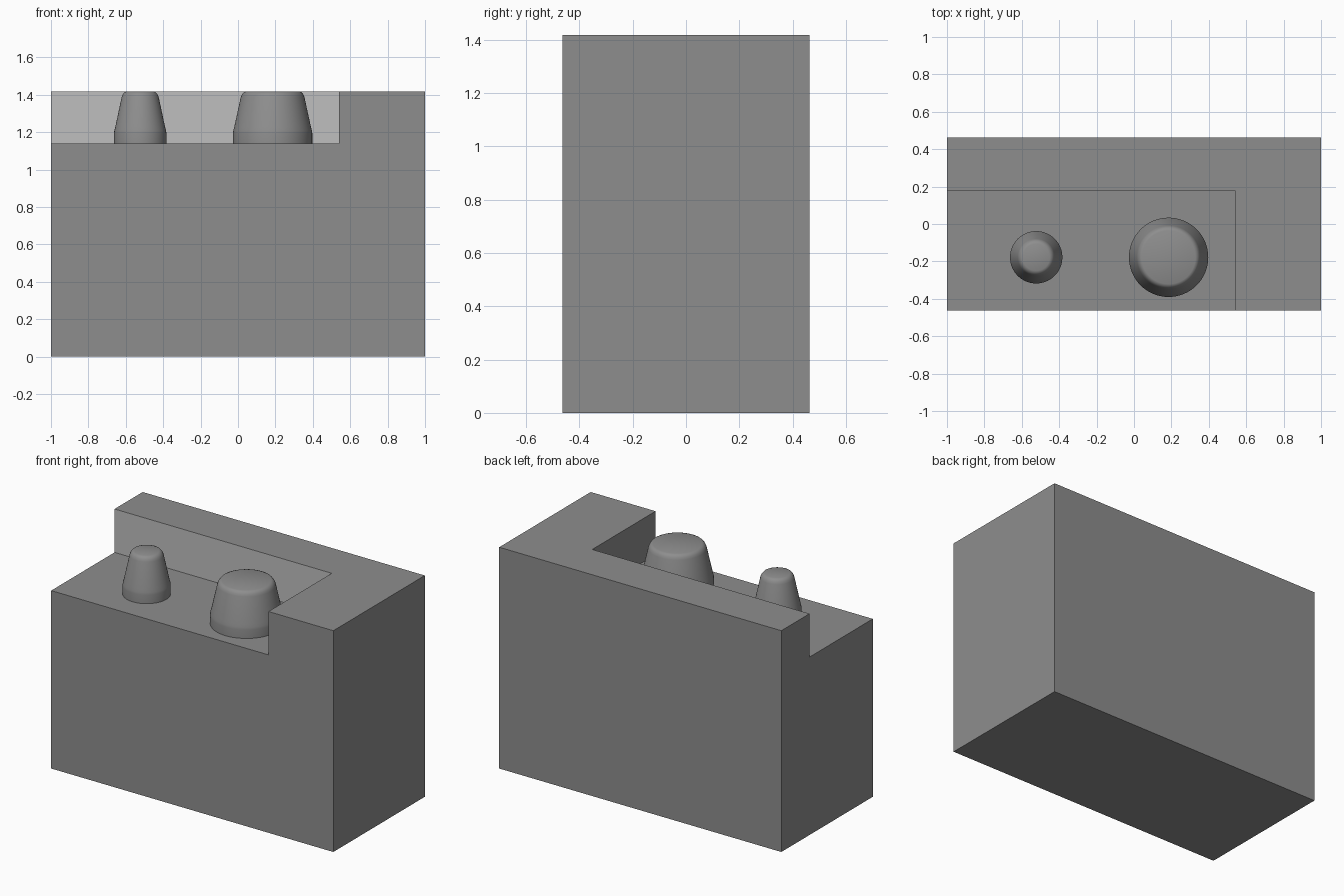
import bpy, bmesh, math

if "Cube" in bpy.data.objects:
    bpy.data.objects.remove(bpy.data.objects["Cube"])

W, D, H = 1.0, 0.463, 1.418              # half width, half depth, height
FLOOR, NOTCH_X, NOTCH_Y = 1.14, 0.54, 0.178


def material(name, value):
    m = bpy.data.materials.new(name)
    m.diffuse_color = (value, value, value, 1)
    m.use_nodes = True
    m.node_tree.nodes["Principled BSDF"].inputs["Base Color"].default_value = m.diffuse_color
    return m


grey = material("mid_grey", 0.27)
light = material("light_grey", 0.52)


def new_object(name, bm, mats):
    bmesh.ops.recalc_face_normals(bm, faces=bm.faces[:])
    mesh = bpy.data.meshes.new(name)
    bm.to_mesh(mesh)
    bm.free()
    for m in mats:
        mesh.materials.append(m)
    ob = bpy.data.objects.new(name, mesh)
    bpy.context.collection.objects.link(ob)
    return ob


# Block with a stepped corner: lower slab plus an L-shaped raised wall
bm = bmesh.new()
wall = [(NOTCH_X, -D), (W, -D), (W, D), (-W, D), (-W, NOTCH_Y), (NOTCH_X, NOTCH_Y)]
base_corner = bm.verts.new((-W, -D, 0))
floor_corner = bm.verts.new((-W, -D, FLOOR))
bot = {i: bm.verts.new((*wall[i], 0)) for i in (1, 2, 3)}
low = {i: bm.verts.new((*wall[i], FLOOR)) for i in (0, 4, 5)}
top = [bm.verts.new((x, y, H)) for x, y in wall]
for loop in (
    (base_corner, bot[1], bot[2], bot[3]),                              # underside
    (base_corner, bot[1], top[1], top[0], low[0], floor_corner),        # front
    (bot[1], bot[2], top[2], top[1]),                                   # right
    (bot[2], bot[3], top[3], top[2]),                                   # back
    (base_corner, floor_corner, low[4], top[4], top[3], bot[3]),        # left
    (floor_corner, low[0], low[5], low[4]),                             # ledge
    (low[0], top[0], top[5], low[5]),                                   # ledge end wall
    top,                                                                # top
):
    bm.faces.new(loop)
bm.faces.new((low[4], low[5], top[5], top[4])).material_index = 1       # pale ledge back wall
new_object("stepped_block", bm, (grey, light))


# Tapered pegs with a straight foot and a rounded top rim
def peg(name, x, y, r, r_top, sides=64):
    profile = [(r, FLOOR), (r, 1.195), (r - 0.002, 1.21), (r - 0.007, 1.228),
               (r_top + 0.007, 1.388), (r_top + 0.001, 1.402),
               (r_top - 0.008, 1.413), (r_top - 0.02, H)]
    bm = bmesh.new()
    rings = [[bm.verts.new((x + rad * math.cos(2 * math.pi * k / sides),
                            y + rad * math.sin(2 * math.pi * k / sides), z))
              for k in range(sides)] for rad, z in profile]
    for a, b in zip(rings, rings[1:]):
        for k in range(sides):
            n = (k + 1) % sides
            bm.faces.new((a[k], a[n], b[n], b[k]))
    bm.faces.new(rings[0])
    bm.faces.new(rings[-1])
    ob = new_object(name, bm, (grey,))
    bpy.ops.object.select_all(action='DESELECT')
    ob.select_set(True)
    bpy.context.view_layer.objects.active = ob
    bpy.ops.object.shade_smooth_by_angle(angle=math.radians(40))


peg("small_peg", -0.523, -0.178, 0.14, 0.092)
peg("large_peg", 0.185, -0.178, 0.212, 0.163)
